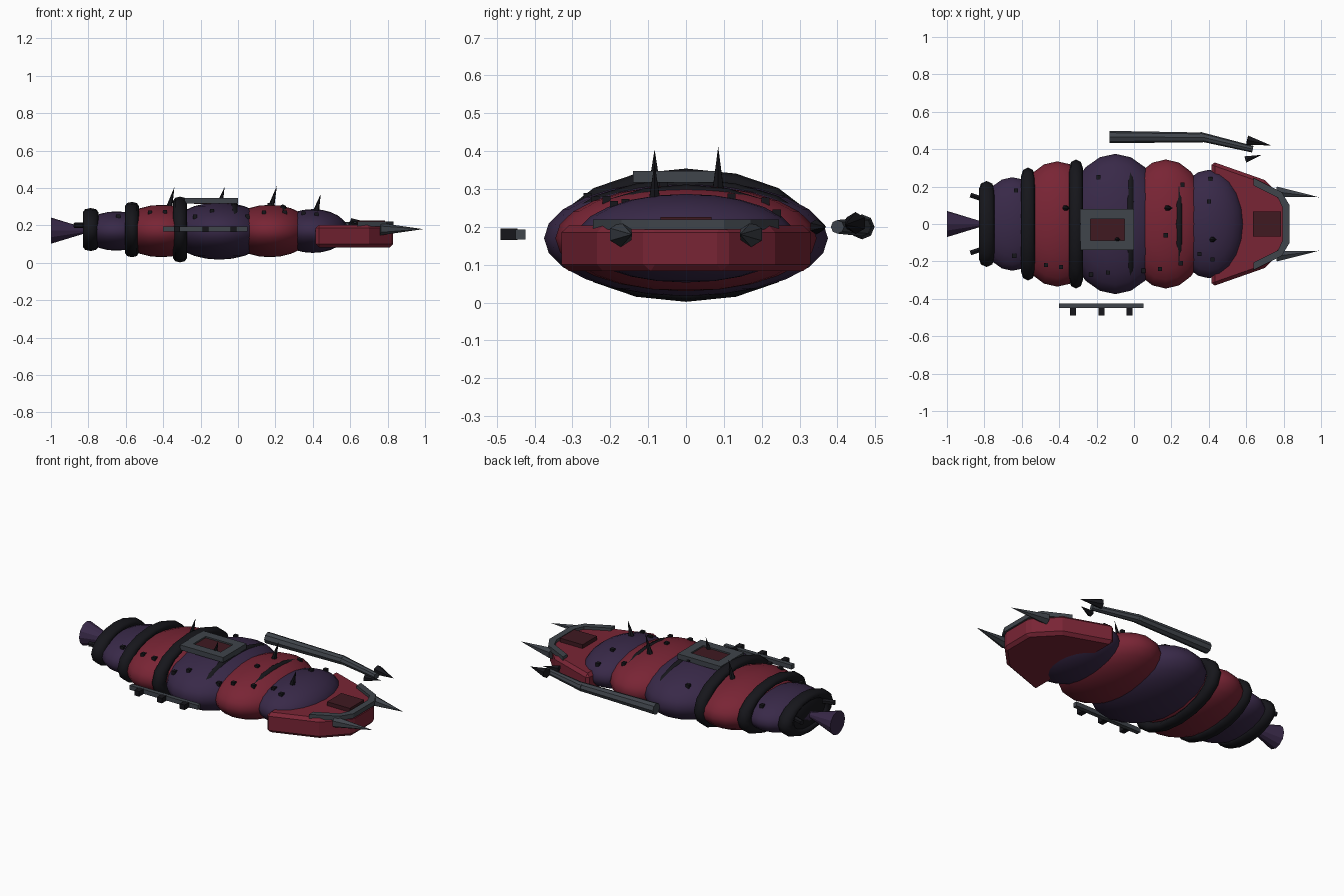
import bpy, bmesh, math
from mathutils import Vector, Matrix

if "Cube" in bpy.data.objects:
    bpy.data.objects.remove(bpy.data.objects["Cube"])


def material(name, rgb):
    m = bpy.data.materials.new(name)
    m.diffuse_color = (*rgb, 1)
    m.use_nodes = True
    m.node_tree.nodes["Principled BSDF"].inputs["Base Color"].default_value = m.diffuse_color
    return m


RED = material("red_shell", (0.19, 0.018, 0.035))
PURPLE = material("purple_shell", (0.04, 0.022, 0.065))
BLACK = material("black", (0.008, 0.008, 0.011))
STEEL = material("steel", (0.05, 0.058, 0.07))
DARK_RED = material("dark_red", (0.05, 0.01, 0.015))


def finish(name, bm, mat, smooth=False):
    bmesh.ops.recalc_face_normals(bm, faces=bm.faces)
    me = bpy.data.meshes.new(name)
    bm.to_mesh(me)
    bm.free()
    me.materials.append(mat)
    for p in me.polygons:
        p.use_smooth = smooth
    ob = bpy.data.objects.new(name, me)
    bpy.context.collection.objects.link(ob)
    return ob


def ellipsoid(name, c, r, mat):
    bm = bmesh.new()
    bmesh.ops.create_uvsphere(bm, u_segments=20, v_segments=12, radius=1)
    bm.transform(Matrix.Translation(c) @ Matrix.Diagonal((*r, 1)))
    return finish(name, bm, mat, True)


def box(name, c, size, mat, rot=0):
    bm = bmesh.new()
    bmesh.ops.create_cube(bm, size=1)
    bm.transform(Matrix.Translation(c) @ Matrix.Rotation(rot, 4, 'Z') @ Matrix.Diagonal((*size, 1)))
    return finish(name, bm, mat)


def tube(name, a, b, r1, r2, mat, sides=8):
    a, b = Vector(a), Vector(b)
    bm = bmesh.new()
    bmesh.ops.create_cone(bm, cap_ends=True, segments=sides, radius1=r1, radius2=r2, depth=(b - a).length)
    bm.transform(Matrix.Translation((a + b) / 2) @ (b - a).to_track_quat('Z', 'Y').to_matrix().to_4x4())
    return finish(name, bm, mat)


def ring(name, x, ry, rz, half_width, mat):
    # elliptical torus around the x axis
    bm = bmesh.new()
    n, m, minor = 16, 8, 0.045
    rows = []
    for i in range(n):
        t = math.tau * i / n
        row = []
        for j in range(m):
            p = math.tau * j / m
            d = ry - minor + minor * math.cos(p)
            row.append(bm.verts.new((x + half_width * math.sin(p), d * math.cos(t),
                                     0.178 + d * rz / ry * math.sin(t))))
        rows.append(row)
    for i in range(n):
        for j in range(m):
            a, b = rows[i], rows[(i + 1) % n]
            bm.faces.new((a[j], b[j], b[(j + 1) % m], a[(j + 1) % m]))
    return finish(name, bm, mat, True)


def prism(name, outline, z0, z1, mat):
    bm = bmesh.new()
    f = bm.faces.new([bm.verts.new((x, y, z0)) for x, y in outline])
    ext = bmesh.ops.extrude_face_region(bm, geom=[f])
    for v in ext["geom"]:
        if isinstance(v, bmesh.types.BMVert):
            v.co.z = z1
    return finish(name, bm, mat)


# Body segments from tail to head: x, radii, colour
SEGMENTS = [
    (-0.65, 0.18, 0.25, 0.105, PURPLE),
    (-0.41, 0.23, 0.335, 0.14, RED),
    (-0.10, 0.27, 0.375, 0.153, PURPLE),
    (0.17, 0.23, 0.345, 0.14, RED),
    (0.40, 0.19, 0.29, 0.117, PURPLE),
]
for i, (x, rx, ry, rz, mat) in enumerate(SEGMENTS):
    ellipsoid(f"body_segment_{i + 1}", (x, 0, 0.17), (rx, ry, rz), mat)


def surface_z(x, y):
    # height of the upper shell
    best = 0.17
    for cx, rx, ry, rz, _ in SEGMENTS:
        k = 1 - ((x - cx) / rx) ** 2 - (y / ry) ** 2
        if k > 0:
            best = max(best, 0.17 + rz * math.sqrt(k))
    return best


# Black joint rings and tail cap
for i, (x, ry, rz, w) in enumerate([(-0.788, 0.23, 0.115, 0.042), (-0.567, 0.302, 0.148, 0.037),
                                    (-0.31, 0.345, 0.176, 0.037), (-0.02, 0.34, 0.148, 0.022),
                                    (0.24, 0.29, 0.134, 0.02)]):
    ring(f"joint_ring_{i + 1}", x, ry, rz, w, BLACK)
ellipsoid("tail_cap", (-0.79, 0, 0.178), (0.035, 0.2, 0.1), BLACK)

# Tail nozzle and side thrusters
tube("tail_nozzle", (-1.0, 0, 0.172), (-0.81, 0, 0.172), 0.07, 0.012, PURPLE, 12)
for s in (-1, 1):
    tube("tail_thruster", (-0.875, s * 0.155, 0.2), (-0.80, s * 0.13, 0.2), 0.015, 0.015, BLACK, 6)

# Dorsal spikes leaning forward
for x, y, tx, tz in [(-0.37, 0.085, -0.34, 0.405), (-0.10, -0.083, -0.072, 0.405),
                     (0.175, 0.085, 0.208, 0.412), (0.415, -0.083, 0.442, 0.367)]:
    tube("back_spike", (x, y, surface_z(x, y) - 0.015), (tx, y, tz), 0.018, 0, BLACK, 6)

# Scattered studs on the shell
for x, y in [(-0.64, -0.17), (-0.63, 0.18), (-0.59, -0.2), (-0.47, -0.22), (-0.39, -0.23), (-0.23, -0.27),
             (-0.14, -0.26), (-0.19, 0.25), (-0.07, 0.07), (0.05, -0.25), (0.14, -0.24), (0.25, -0.21),
             (0.17, -0.06), (0.26, 0.21), (0.35, -0.16), (0.42, -0.19), (0.4, 0.12), (0.41, 0.24)]:
    box("shell_stud", (x, y, surface_z(x, y)), (0.022, 0.022, 0.022), BLACK)

# Head plate with bevelled edges
half = [(0.415, 0.335), (0.70, 0.235), (0.83, 0.10)]
head = prism("head_plate", half + [(x, -y) for x, y in reversed(half)], 0.083, 0.203, RED)
bev = head.modifiers.new("bevel", 'BEVEL')
bev.width = 0.018
bev.segments = 1

# Head frame, panel and front horns
frame = [(0.64, 0.245), (0.79, 0.17), (0.832, 0.10)]
inner = [(0.64, 0.205), (0.77, 0.14), (0.795, 0.085)]
outer_path = frame + [(x, -y) for x, y in reversed(frame)]
inner_path = inner + [(x, -y) for x, y in reversed(inner)]
prism("head_frame", outer_path + inner_path[::-1], 0.193, 0.22, STEEL)
box("head_panel", (0.71, 0, 0.212), (0.15, 0.135, 0.028), DARK_RED)
for s in (-1, 1):
    tube("front_horn", (0.76, s * 0.172, 0.18), (0.99, s * 0.143, 0.18), 0.033, 0, STEEL, 6)

# Roof hatch: frame bars around a recessed panel
cx, cy, z = -0.1425, -0.03, 0.332
for s in (-1, 1):
    box("hatch_frame_end", (cx + s * 0.1165, cy, z), (0.052, 0.22, 0.03), STEEL)
    box("hatch_frame_side", (cx, cy + s * 0.084, z), (0.182, 0.052, 0.03), STEEL)
box("hatch_panel", (cx, cy, z - 0.006), (0.185, 0.12, 0.025), DARK_RED)

# Side arm with claws
tube("arm_upper", (-0.13, 0.465, 0.2), (0.37, 0.463, 0.2), 0.033, 0.026, STEEL)
tube("arm_lower", (0.35, 0.468, 0.2), (0.635, 0.4, 0.2), 0.025, 0.018, STEEL)
tube("arm_claw", (0.605, 0.448, 0.21), (0.733, 0.42, 0.205), 0.029, 0, BLACK, 6)
tube("arm_claw", (0.595, 0.345, 0.2), (0.685, 0.37, 0.2), 0.02, 0, BLACK, 6)

# Side rail with blocks
box("side_rail", (-0.175, -0.437, 0.18), (0.45, 0.026, 0.026), STEEL)
for x in (-0.325, -0.175, -0.025):
    box("rail_block", (x, -0.468, 0.18), (0.032, 0.045, 0.03), BLACK)
